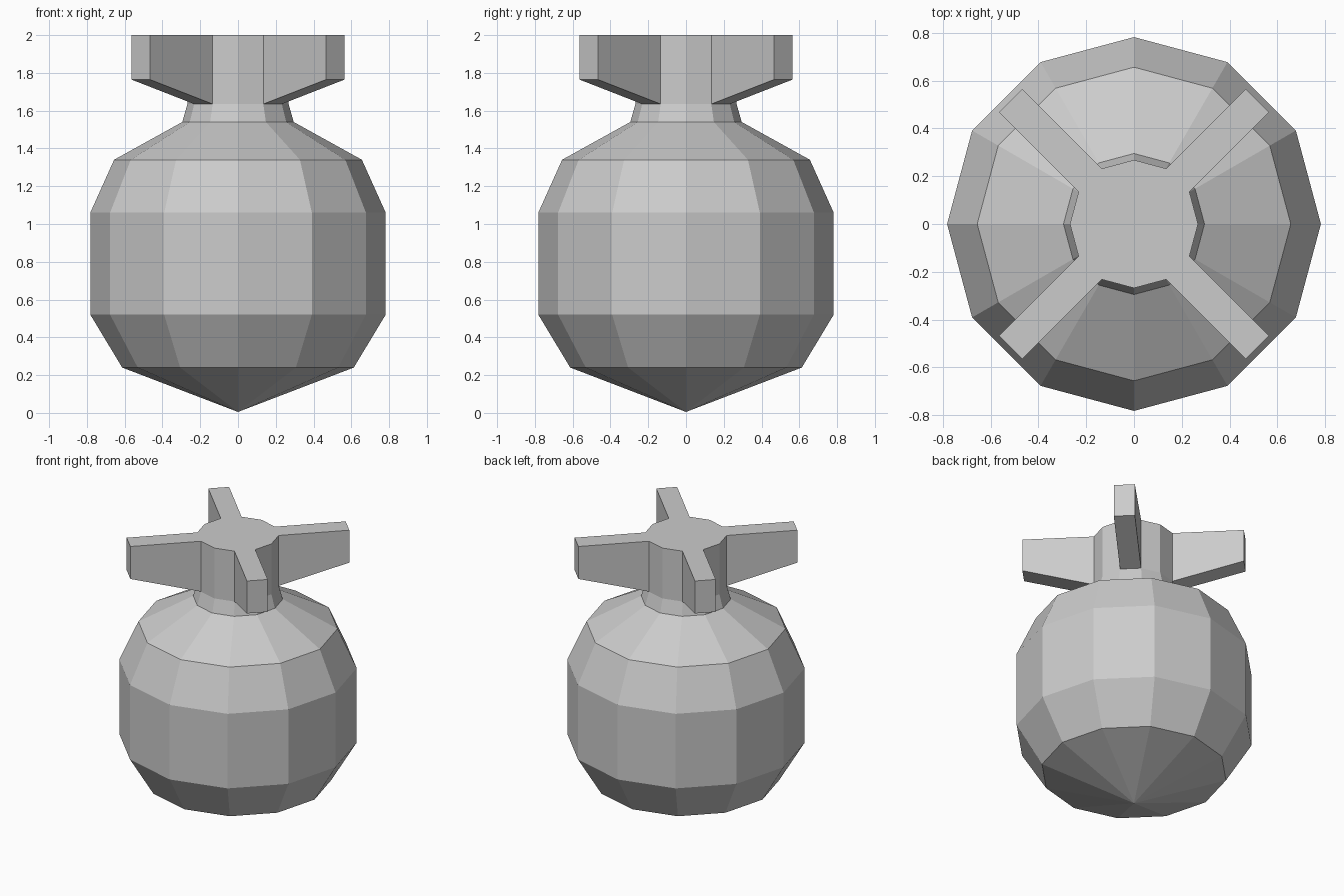
import bpy, bmesh
from math import sin, cos, radians
from mathutils import Vector

if "Cube" in bpy.data.objects:
    bpy.data.objects.remove(bpy.data.objects["Cube"], do_unlink=True)

SIDES = 12
HUB_R, HUB_BOTTOM, TOP = 0.268, 1.635, 2.0

grey = bpy.data.materials.new("plain grey")
grey.use_nodes = True
grey.diffuse_color = (0.6, 0.6, 0.6, 1)
grey.node_tree.nodes["Principled BSDF"].inputs["Base Color"].default_value = (0.6, 0.6, 0.6, 1)


def finish(name, bm):
    bmesh.ops.recalc_face_normals(bm, faces=bm.faces)
    mesh = bpy.data.meshes.new(name)
    bm.to_mesh(mesh)
    bm.free()
    mesh.materials.append(grey)
    obj = bpy.data.objects.new(name, mesh)
    bpy.context.collection.objects.link(obj)


def ring(bm, r, z):
    angles = [radians(360 * i / SIDES) for i in range(SIDES)]
    return [bm.verts.new((r * cos(a), r * sin(a), z)) for a in angles]


def bridge(bm, low, high):
    return [bm.faces.new((low[i], low[(i + 1) % SIDES], high[(i + 1) % SIDES], high[i]))
            for i in range(SIDES)]


# Faceted bulb with a pointed base and a narrow neck
bm = bmesh.new()
profile = [(0.613, 0.24), (0.782, 0.52), (0.782, 1.06), (0.656, 1.34),
           (0.295, 1.54), (HUB_R, HUB_BOTTOM)]
rings = [ring(bm, r, z) for r, z in profile]
for low, high in zip(rings, rings[1:]):
    bridge(bm, low, high)
tip = bm.verts.new((0, 0, 0.005))
for i in range(SIDES):
    bm.faces.new((tip, rings[0][(i + 1) % SIDES], rings[0][i]))

# Hub above the neck, with four fins drawn out of its diagonal sides
hub_top = ring(bm, HUB_R, TOP)
sides = bridge(bm, rings[-1], hub_top)
bm.faces.new(hub_top)
for side in sides[1::3]:
    out = side.calc_center_median()
    out.z = 0
    out.normalize()
    ext = bmesh.ops.extrude_discrete_faces(bm, faces=[side])["faces"][0]
    inner = [v.co.copy() for v in ext.verts]
    for v in ext.verts:
        v.co += out * 0.471
        if v.co.z < TOP - 0.1:
            v.co.z = 1.765
    # Walls between the hub and the fin tip
    outer = list(ext.verts)
    base = [bm.verts.new(co) for co in inner]
    for k in range(4):
        n = (k + 1) % 4
        bm.faces.new((base[k], base[n], outer[n], outer[k]))
bmesh.ops.remove_doubles(bm, verts=bm.verts, dist=0.0005)
finish("bulb_with_finned_cap", bm)
